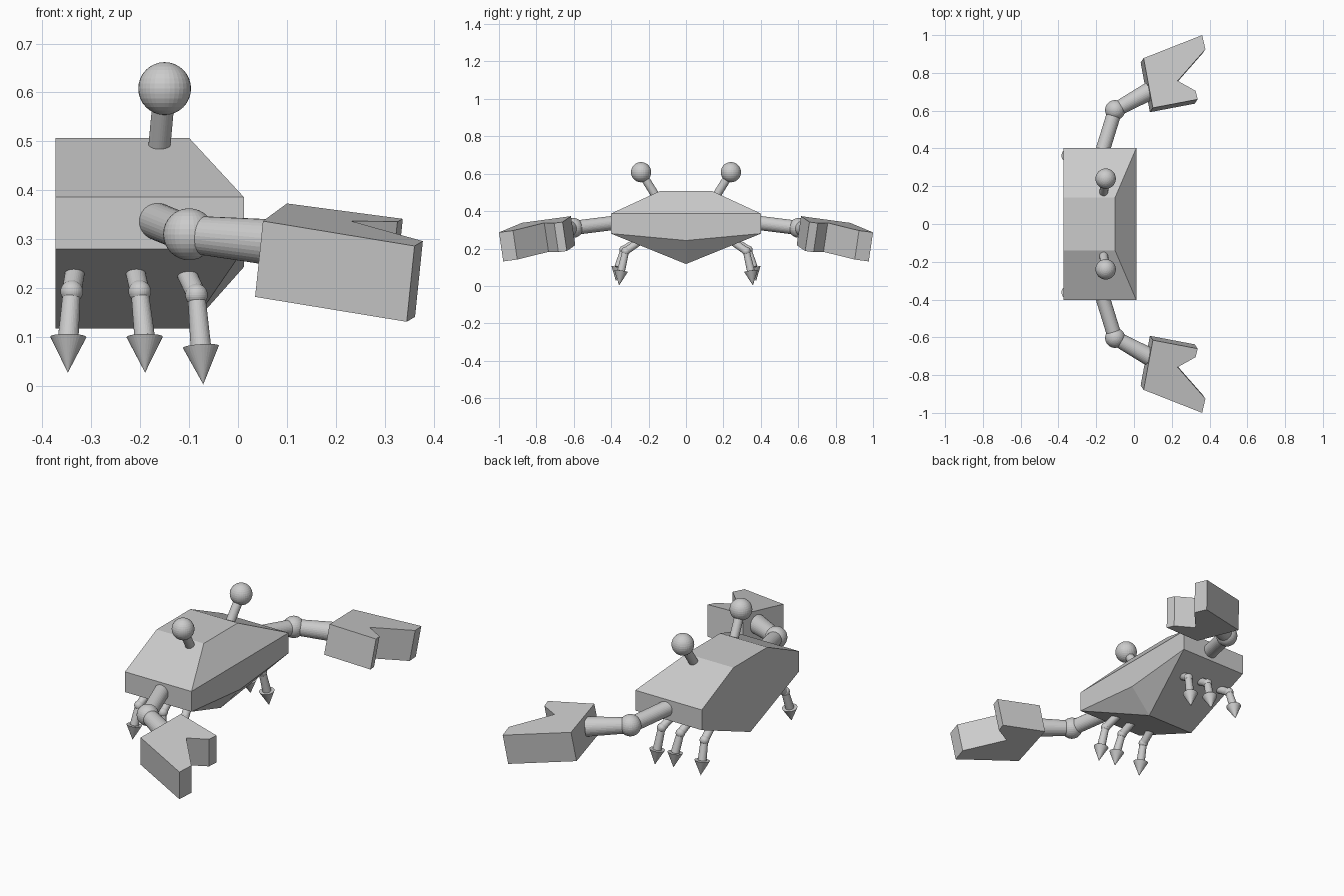
import bpy, bmesh
from mathutils import Vector, Matrix

if "Cube" in bpy.data.objects:
    bpy.data.objects.remove(bpy.data.objects["Cube"])


def finish(name, bm, mirror=True):
    bmesh.ops.recalc_face_normals(bm, faces=bm.faces)
    me = bpy.data.meshes.new(name)
    bm.to_mesh(me)
    bm.free()
    ob = bpy.data.objects.new(name, me)
    bpy.context.collection.objects.link(ob)
    if mirror:
        mod = ob.modifiers.new("mirror", 'MIRROR')
        mod.use_axis = (False, True, False)
        mod.use_mirror_merge = False
    return ob


def rod(name, a, b, r1, r2):
    a, b = Vector(a), Vector(b)
    d = b - a
    m = Matrix.Translation((a + b) / 2) @ d.to_track_quat('Z', 'Y').to_matrix().to_4x4()
    bm = bmesh.new()
    bmesh.ops.create_cone(bm, cap_ends=True, segments=32, radius1=r1, radius2=r2,
                          depth=d.length, matrix=m)
    return finish(name, bm)


def ball(name, c, r):
    bm = bmesh.new()
    bmesh.ops.create_uvsphere(bm, u_segments=32, v_segments=16, radius=r,
                              matrix=Matrix.Translation(c))
    return finish(name, bm)


# shell: convex faceted body
bm = bmesh.new()
for s in (-1, 1):
    for x, y, z in [(-.373, .14, .507), (-.1, .14, .507), (-.373, .402, .386), (.012, .402, .386),
                    (-.373, .402, .28), (.012, .402, .28)]:
        bm.verts.new((x, s * y, z))
for p in [(-.373, 0, .117), (-.1, 0, .117), (.012, 0, .243)]:
    bm.verts.new(p)
bmesh.ops.convex_hull(bm, input=bm.verts)
bmesh.ops.dissolve_limit(bm, angle_limit=.01, verts=bm.verts, edges=bm.edges)
finish("shell", bm, mirror=False)

# eyes on stalks
rod("eye_stalk", (-.161, .165, .487), (-.15, .24, .607), .0225, .0225)
ball("eye", (-.15, .24, .608), .054)

# arms
elbow = (-.1, .603, .31)
rod("upper_arm", (-.172, .37, .339), elbow, .038, .038)
ball("elbow", elbow, .053)
rod("forearm", elbow, (.085, .705, .292), .038, .048)

# claws: notched outline on a tilted plane, extruded along its normal
outline = [(.051, .878), (.361, 1.0), (.378, .925), (.231, .758),
           (.326, .705), (.337, .66), (.1, .615)]
bm = bmesh.new()
face = bm.faces.new([bm.verts.new((x, y, .337 - .103 * (x - .051) - .156 * (y - .878)))
                     for x, y in outline])
ext = bmesh.ops.extrude_face_region(bm, geom=[face], use_keep_orig=True)
bmesh.ops.translate(bm, vec=(-.016, -.023, -.155),
                    verts=[v for v in ext["geom"] if isinstance(v, bmesh.types.BMVert)])
finish("claw", bm)

# legs: hip, knee, foot base, foot tip
legs = {
    "rear": [(-.331, .25, .247), (-.34, .333, .193), (-.347, .362, .1), (-.348, .375, .027)],
    "middle": [(-.213, .25, .247), (-.201, .333, .193), (-.191, .362, .1), (-.19, .375, .027)],
    "front": [(-.11, .245, .24), (-.085, .322, .186), (-.076, .347, .08), (-.071, .358, .003)],
}
for n, (hip, knee, base, tip) in legs.items():
    rod(n + "_upper_leg", hip, knee, .02, .02)
    ball(n + "_knee", knee, .023)
    rod(n + "_lower_leg", knee, base, .018, .021)
    rod(n + "_foot", base, tip, .037, 0)
